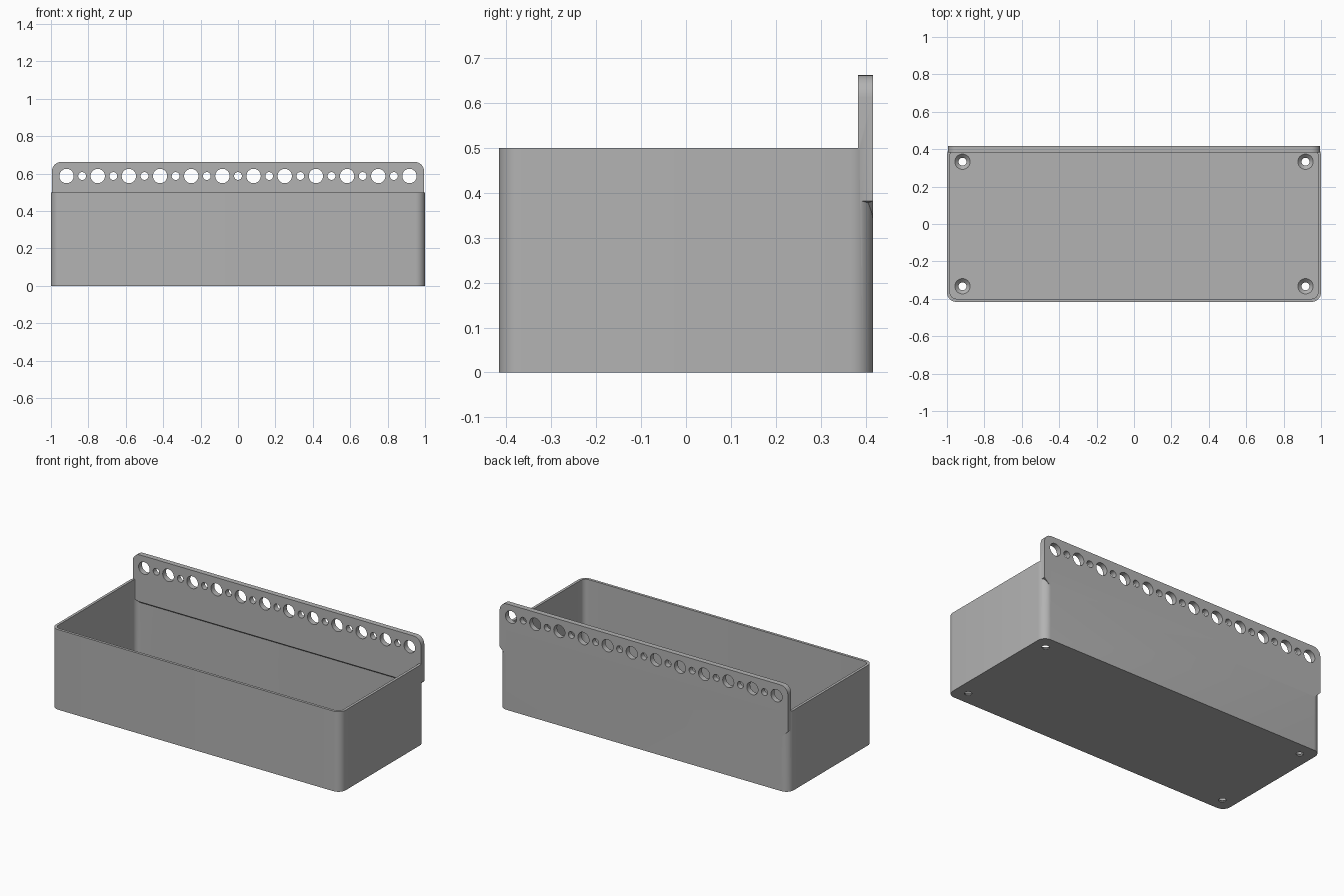
import bpy, bmesh, math
from mathutils import Vector

cube = bpy.data.objects.get("Cube")
if cube:
    bpy.data.objects.remove(cube, do_unlink=True)

grey = bpy.data.materials.new("light grey plastic")
grey.use_nodes = True
colour = (0.45, 0.45, 0.45, 1)
grey.diffuse_color = colour
grey.node_tree.nodes["Principled BSDF"].inputs["Base Color"].default_value = colour

W, D, H = 1.0, 0.4165, 0.5      # half width, half depth, height
WALL, FLOOR, PLATE = 0.0167, 0.025, 0.0333


def finish(name, bm):
    bmesh.ops.recalc_face_normals(bm, faces=bm.faces)
    mesh = bpy.data.meshes.new(name)
    bm.to_mesh(mesh)
    bm.free()
    mesh.materials.append(grey)
    obj = bpy.data.objects.new(name, mesh)
    bpy.context.collection.objects.link(obj)
    return obj


def arc(cx, cy, r, start, steps=8):
    """Quarter circle of outline points."""
    angles = [math.radians(start + 90 * i / steps) for i in range(steps + 1)]
    return [(cx + r * math.cos(a), cy + r * math.sin(a)) for a in angles]


def prism(bm, points, offset):
    """Extrude a closed outline along an offset."""
    face = bm.faces.new([bm.verts.new(p) for p in points])
    top = bmesh.ops.extrude_face_region(bm, geom=[face])["geom"]
    bmesh.ops.translate(bm, vec=offset,
                        verts=[v for v in top if isinstance(v, bmesh.types.BMVert)])


def rounded_box(name, hx, hy, r, z0, z1):
    outline = (arc(hx - r, hy - r, r, 0) + arc(r - hx, hy - r, r, 90)
               + arc(r - hx, r - hy, r, 180) + arc(hx - r, r - hy, r, 270))
    bm = bmesh.new()
    prism(bm, [(x, y, z0) for x, y in outline], (0, 0, z1 - z0))
    return finish(name, bm)


def lathe(bm, x, y, profile, sides=32):
    """Closed stack of rings (radius, height) around a vertical axis."""
    rings = []
    for r, z in profile:
        rings.append([bm.verts.new((x + r * math.cos(math.tau * i / sides),
                                    y + r * math.sin(math.tau * i / sides), z))
                      for i in range(sides)])
    for low, high in zip(rings, rings[1:]):
        for i in range(sides):
            j = (i + 1) % sides
            bm.faces.new((low[i], low[j], high[j], high[i]))
    bm.faces.new(rings[0])
    bm.faces.new(rings[-1])


def combine(obj, other, operation):
    mod = obj.modifiers.new(operation.lower(), 'BOOLEAN')
    mod.operation, mod.solver, mod.object = operation, 'EXACT', other
    bpy.context.view_layer.objects.active = obj
    bpy.ops.object.modifier_apply(modifier=mod.name)
    bpy.data.objects.remove(other, do_unlink=True)


# Back plate with rounded top corners, chamfered lower corners
px, top, bottom, r = 0.995, 0.662, 0.343, 0.05
outline = (arc(px - r, top - r, r, 0) + arc(r - px, top - r, r, 90)
           + [(-px, 0.382), (-px + 0.039, bottom), (px - 0.039, bottom), (px, 0.382)])
bm = bmesh.new()
prism(bm, [(x, D, z) for x, z in outline], (0, -PLATE, 0))
# Sloped underside where the plate overhangs the inside
for v in bm.verts:
    if v.co.z < bottom + 0.001 and v.co.y < D - 0.01:
        v.co.z += 0.026
bmesh.ops.triangulate(bm, faces=[f for f in bm.faces if len(f.verts) == 4])
plate = finish("back_plate", bm)

# Open tray
tray = rounded_box("tray_with_back_plate", W, D, 0.05, 0, H)
combine(tray, rounded_box("cavity_cutter", W - WALL, D - WALL, 0.05 - WALL, FLOOR, 1),
        'DIFFERENCE')
combine(tray, plate, 'UNION')

# Row of alternating large and small holes through the plate
bm = bmesh.new()
pitch = 1 / 12
for i in range(23):
    x = (i - 11) * pitch
    radius = 0.0385 if i % 2 == 0 else 0.021
    ring = [Vector((x + radius * math.cos(math.tau * k / 32), D + 0.1,
                    0.587 + radius * math.sin(math.tau * k / 32))) for k in range(32)]
    prism(bm, ring, (0, -0.2, 0))
combine(tray, finish("plate_hole_cutter", bm), 'DIFFERENCE')

# Countersunk screw holes in the floor corners
bm = bmesh.new()
for sx in (-1, 1):
    for sy in (-1, 1):
        lathe(bm, sx * 0.917, sy * 0.333,
              [(0.021, -0.1), (0.021, 0.005), (0.041, FLOOR), (0.041, 0.04)])
combine(tray, finish("screw_hole_cutter", bm), 'DIFFERENCE')

# Smooth curved faces, sharp edges kept
bpy.ops.object.select_all(action='DESELECT')
tray.select_set(True)
bpy.context.view_layer.objects.active = tray
bpy.ops.object.shade_smooth_by_angle(angle=math.radians(30))
